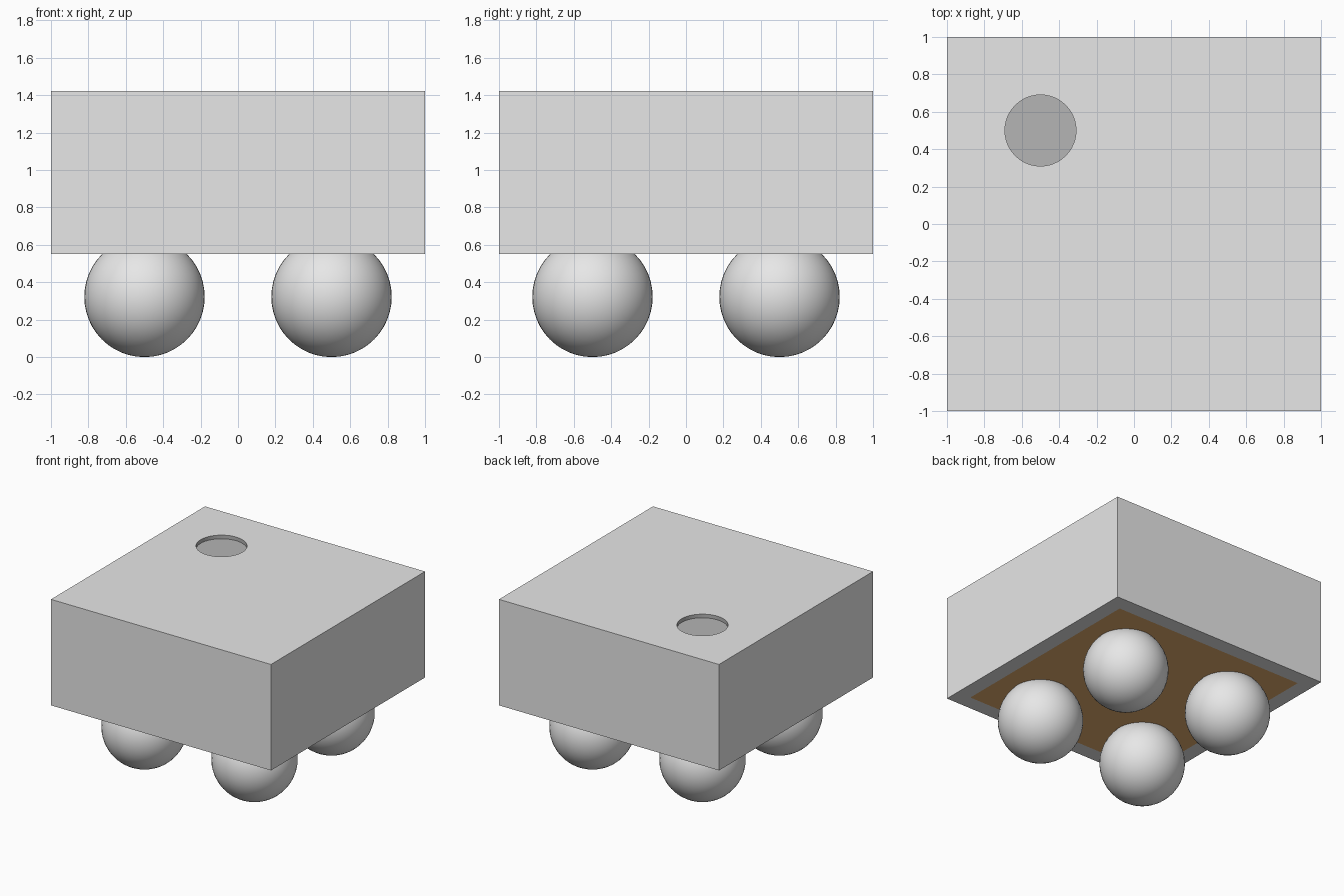
import bpy, bmesh, math
from mathutils import Matrix

cube = bpy.data.objects.get("Cube")
if cube:
    bpy.data.objects.remove(cube, do_unlink=True)


def material(name, rgb):
    m = bpy.data.materials.new(name)
    m.use_nodes = True
    m.diffuse_color = (*rgb, 1)
    m.node_tree.nodes["Principled BSDF"].inputs["Base Color"].default_value = (*rgb, 1)
    return m


GREY = material("light grey", (0.8, 0.8, 0.8))
DARK = material("mid grey", (0.46, 0.46, 0.46))
BROWN = material("brown", (0.80, 0.43, 0.16))

BOTTOM, TOP = 0.552, 1.423
RADIUS = 0.322


def finish(bm, name, mats):
    mesh = bpy.data.meshes.new(name)
    bm.to_mesh(mesh)
    bm.free()
    for m in mats:
        mesh.materials.append(m)
    obj = bpy.data.objects.new(name, mesh)
    bpy.context.collection.objects.link(obj)
    return obj


# Box body
bm = bmesh.new()
bmesh.ops.create_cube(bm, size=1, matrix=Matrix.Translation((0, 0, (BOTTOM + TOP) / 2))
                      @ Matrix.Diagonal((2, 2, TOP - BOTTOM, 1)))
bm.normal_update()
top = next(f for f in bm.faces if f.normal.z > 0.9)
under = next(f for f in bm.faces if f.normal.z < -0.9)

# Brown panel inset flush in the underside
bmesh.ops.inset_region(bm, faces=[under], thickness=0.125, use_even_offset=True)
under.material_index = 2

# Round shallow recess in the top
rim_edges = list(top.edges)
bmesh.ops.delete(bm, geom=[top], context="FACES_ONLY")
ring = bmesh.ops.create_circle(bm, cap_ends=False, radius=0.19, segments=48,
                               matrix=Matrix.Translation((-0.5, 0.5, TOP)))["verts"]
ring_edges = list({e for v in ring for e in v.link_edges})
bmesh.ops.triangle_fill(bm, edges=rim_edges + ring_edges, use_beauty=True, normal=(0, 0, 1))
wall = bmesh.ops.extrude_edge_only(bm, edges=ring_edges)["geom"]
low = [g for g in wall if isinstance(g, bmesh.types.BMVert)]
bmesh.ops.translate(bm, verts=low, vec=(0, 0, -0.03))
for f in [g for g in wall if isinstance(g, bmesh.types.BMFace)]:
    f.material_index = 1
low_edges = [g for g in wall if isinstance(g, bmesh.types.BMEdge)
             and all(v in low for v in g.verts)]
for f in bmesh.ops.contextual_create(bm, geom=low_edges)["faces"]:
    f.material_index = 1
bmesh.ops.recalc_face_normals(bm, faces=bm.faces)
finish(bm, "body", [GREY, DARK, BROWN])

# Four ball feet
for side, x in (("left", 0.5), ("right", -0.5)):
    for end, y in (("front", -0.5), ("back", 0.5)):
        bm = bmesh.new()
        bmesh.ops.create_uvsphere(bm, u_segments=48, v_segments=24, radius=RADIUS,
                                  matrix=Matrix.Translation((x, y, RADIUS)))
        for f in bm.faces:
            f.smooth = True
        finish(bm, f"{end}_{side}_ball_foot", [GREY])
